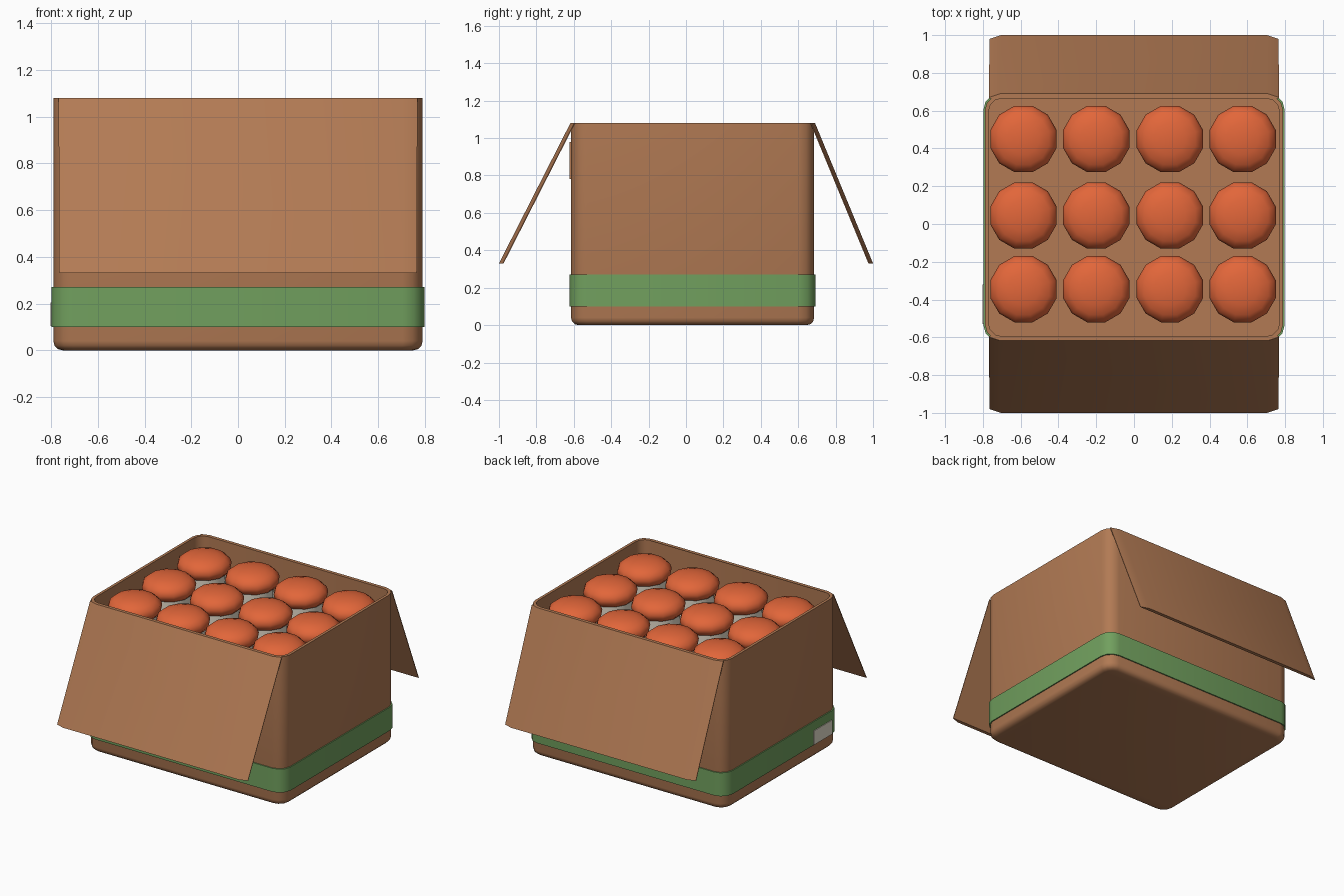
import bpy, bmesh, math

if "Cube" in bpy.data.objects:
    bpy.data.objects.remove(bpy.data.objects["Cube"])


def material(name, rgb):
    m = bpy.data.materials.new(name)
    m.diffuse_color = (*rgb, 1)
    m.use_nodes = True
    m.node_tree.nodes["Principled BSDF"].inputs["Base Color"].default_value = m.diffuse_color
    return m


CARD = material("cardboard brown", (0.445, 0.195, 0.088))
GREEN = material("band green", (0.165, 0.35, 0.112))
ORANGE = material("cap orange", (0.76, 0.133, 0.042))
CREAM = material("cream", (0.79, 0.73, 0.61))

X, Y0, Y1, TOP = 0.79, -0.615, 0.685, 1.08


def ring(off, z, r):
    """Rounded rectangle following the box outline, grown by off."""
    x, y0, y1 = X + off, Y0 - off, Y1 + off
    pts = []
    corners = [(x - r, y1 - r), (-x + r, y1 - r), (-x + r, y0 + r), (x - r, y0 + r)]
    for q, (cx, cy) in enumerate(corners):
        for i in range(4):
            a = math.radians(90 * q + 30 * i)
            pts.append((cx + r * math.cos(a), cy + r * math.sin(a), z))
    return pts


def circle(r, z, n=12):
    return [(r * math.cos((i + 0.5) * math.tau / n),
             r * math.sin((i + 0.5) * math.tau / n), z) for i in range(n)]


def loft(name, rings, mat, closed=False, angle=40, loc=(0, 0, 0)):
    """Skin a stack of rings; either cap the ends or join last to first."""
    bm = bmesh.new()
    rows = [[bm.verts.new(p) for p in r] for r in rings]
    n = len(rows[0])
    pairs = list(zip(rows, rows[1:]))
    if closed:
        pairs.append((rows[-1], rows[0]))
    else:
        bm.faces.new(rows[0][::-1])
        bm.faces.new(rows[-1])
    for a, b in pairs:
        for i in range(n):
            j = (i + 1) % n
            bm.faces.new((a[i], a[j], b[j], b[i]))
    bmesh.ops.recalc_face_normals(bm, faces=bm.faces[:])
    me = bpy.data.meshes.new(name)
    bm.to_mesh(me)
    bm.free()
    me.materials.append(mat)
    ob = bpy.data.objects.new(name, me)
    ob.location = loc
    bpy.context.collection.objects.link(ob)
    bpy.ops.object.select_all(action='DESELECT')
    ob.select_set(True)
    bpy.context.view_layer.objects.active = ob
    bpy.ops.object.shade_smooth_by_angle(angle=math.radians(angle))
    return ob


def plate(name, x, y, z, mat):
    """Thin axis-aligned block from three (min, max) ranges."""
    loft(name, [[(x[0], y[0], h), (x[1], y[0], h), (x[1], y[1], h), (x[0], y[1], h)]
                for h in z], mat, angle=20)


# Open carton with rounded corners and bottom edge
loft("carton", [ring(-0.04, 0, 0.06), ring(-0.02, 0.005, 0.07), ring(-0.005, 0.02, 0.08),
                ring(0, 0.04, 0.085), ring(0, TOP, 0.085),
                ring(-0.02, TOP, 0.07), ring(-0.02, 0.03, 0.07)], CARD)

# Green band around the base
loft("band", [ring(0.008, 0.10, 0.09), ring(0.008, 0.27, 0.09),
              ring(-0.002, 0.27, 0.085), ring(-0.002, 0.10, 0.085)], GREEN, closed=True)

# Flaps hanging outward from the front and back rims
def flap(name, hinge, side):
    def section(y, z, w):
        inner = y - side * 0.025
        return [(-w, inner, z), (w, inner, z), (w, y - side * 0.02, z),
                (w - 0.06, y, z), (-w + 0.06, y, z), (-w, y - side * 0.02, z)]
    loft(name, [section(side * 1.0, 0.33, 0.765), section(hinge, TOP, 0.768)],
         CARD, angle=20)


flap("front_flap", Y0 - 0.003, -1)
flap("back_flap", Y1 + 0.005, 1)

# Label on the band and plate beneath the front flap
plate("band_label", (-0.803, -0.797), (-0.53, -0.32), (0.103, 0.205), CREAM)
plate("front_plate", (-0.2, 0.2), (-0.622, -0.613), (0.78, 0.98), CARD)

# Twelve jars with domed caps, four across and three deep
CAP = [(0.11, 0.928), (0.155, 0.945), (0.177, 0.97), (0.182, 0.995),
       (0.172, 1.025), (0.14, 1.052), (0.085, 1.069), (0.03, 1.076)]
for x in (-0.585, -0.2, 0.19, 0.575):
    for y in (-0.345, 0.045, 0.45):
        loft("jar", [circle(0.145, 0.03), circle(0.145, 0.95)], CREAM, loc=(x, y, 0))
        loft("jar_cap", [circle(r, z) for r, z in CAP], ORANGE, angle=50, loc=(x, y, 0))
